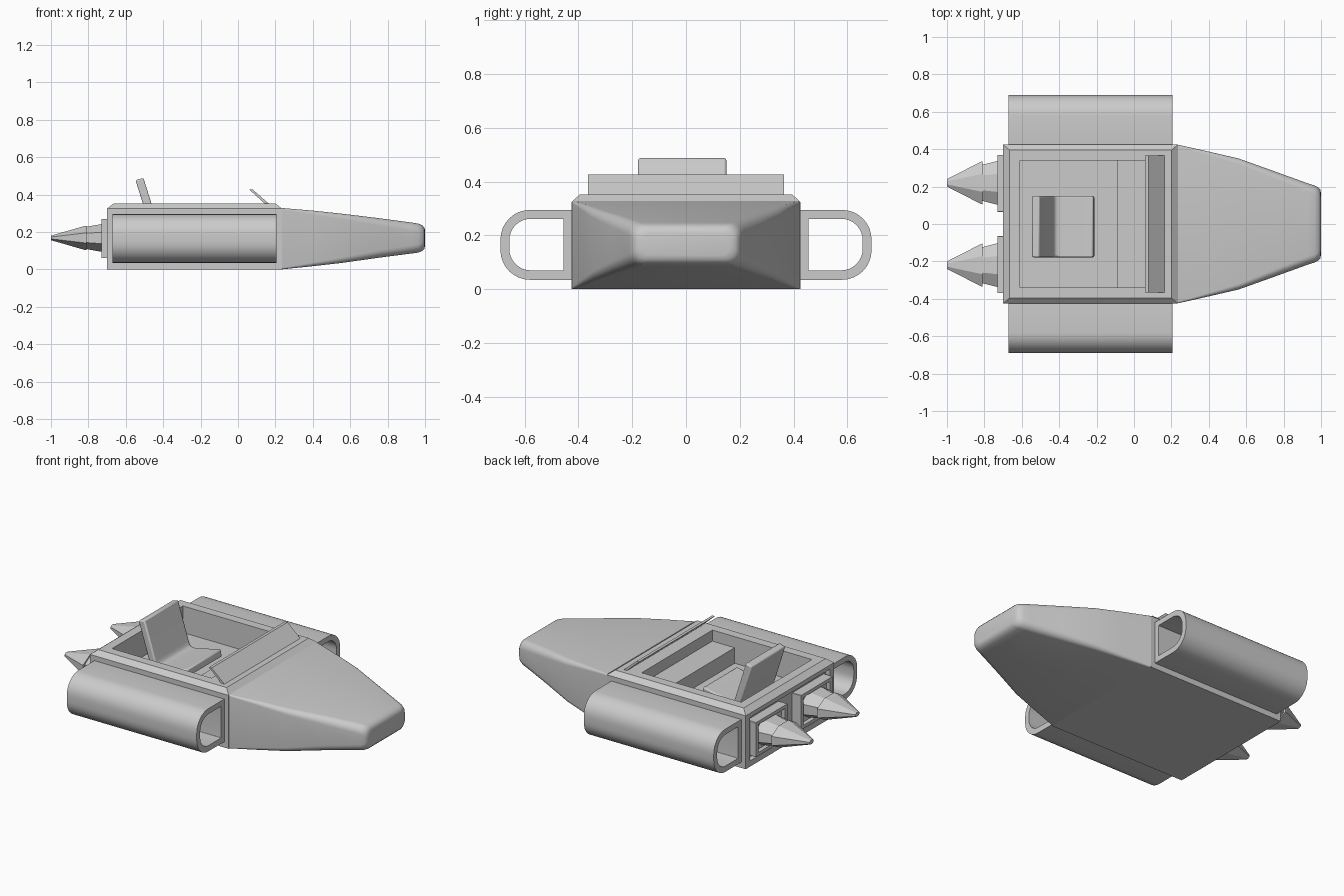
import bpy, bmesh, math
from mathutils import Vector

if "Cube" in bpy.data.objects:
    bpy.data.objects.remove(bpy.data.objects["Cube"])


def finish(name, bm, angle=None):
    bmesh.ops.recalc_face_normals(bm, faces=bm.faces)
    me = bpy.data.meshes.new(name)
    bm.to_mesh(me)
    bm.free()
    ob = bpy.data.objects.new(name, me)
    bpy.context.collection.objects.link(ob)
    if angle:
        bpy.ops.object.select_all(action='DESELECT')
        ob.select_set(True)
        bpy.context.view_layer.objects.active = ob
        bpy.ops.object.shade_smooth_by_angle(angle=math.radians(angle))
    return ob


def loft(name, rings, angle=None, closed=False):
    """Skin a list of equal-length rings; cap the ends or close the loop."""
    bm = bmesh.new()
    vs = [[bm.verts.new(p) for p in r] for r in rings]
    n = len(vs[0])
    pairs = list(zip(vs, vs[1:])) + ([(vs[-1], vs[0])] if closed else [])
    for a, b in pairs:
        for i in range(n):
            j = (i + 1) % n
            bm.faces.new((a[i], a[j], b[j], b[i]))
    if not closed:
        bm.faces.new(vs[0])
        bm.faces.new(vs[-1])
    return finish(name, bm, angle)


def rect(x0, x1, y0, y1, z):
    return [(x0, y0, z), (x1, y0, z), (x1, y1, z), (x0, y1, z)]


def box(name, x0, x1, y0, y1, z0, z1):
    return loft(name, [rect(x0, x1, y0, y1, z0), rect(x0, x1, y0, y1, z1)])


def cut(ob, cutter):
    m = ob.modifiers.new("cut", 'BOOLEAN')
    m.operation, m.solver, m.object = 'DIFFERENCE', 'EXACT', cutter
    cutter.hide_render = True
    cutter.hide_viewport = True


def mirror_y(ob):
    ob.modifiers.new("mirror", 'MIRROR').use_axis = (False, True, False)


def rounded(x, y0, y1, z0, z1, radii, seg=6):
    """Rounded rectangle in the YZ plane; radii per corner, counter-clockwise."""
    pts = []
    corners = [(y0, z0, 1, 1), (y1, z0, -1, 1), (y1, z1, -1, -1), (y0, z1, 1, -1)]
    for k, (cy, cz, sy, sz) in enumerate(corners):
        r = radii[k]
        for i in range(seg + 1):
            a = math.pi + (k + i / seg) * math.pi / 2
            pts.append((x, cy + sy * r + r * math.cos(a), cz + sz * r + r * math.sin(a)))
    return pts


# hull tub with chamfered deck
hull = loft("hull", [rect(-.70, .235, -.425, .425, 0), rect(-.70, .235, -.425, .425, .325),
                     rect(-.665, .2, -.395, .395, .352)])
cut(hull, box("cockpit_cutter", -.61, .06, -.34, .34, .19, .5))
cut(hull, box("rear_recess_cutter", -.9, -.67, -.385, .385, .035, .30))

# tapering nose
stations = [(.235, .424, 0, .328, .008), (.40, .387, .017, .314, .02), (.56, .35, .035, .297, .03),
            (.75, .282, .062, .274, .04), (.93, .217, .085, .25, .045), (.965, .206, .09, .244, .045),
            (.985, .196, .098, .236, .045), (.996, .184, .11, .224, .045), (1.0, .165, .125, .21, .04)]
loft("nose", [rounded(x, -w, w, a, b, [r] * 4) for x, w, a, b, r in stations], 35)

# hollow side pods
outer, inner = [.004, .11, .11, .004], [.003, .08, .08, .003]
pod = loft("side_pod", [rounded(x, .42, .69, .035, .295, outer, 8) for x in (-.67, .205)]
           + [rounded(x, .455, .657, .07, .262, inner, 8) for x in (.205, -.67)], 30, True)
mirror_y(pod)

# framed thruster plates
frame = [0.002] * 4
plate = loft("thruster_plate", [rounded(-.66, .065, .37, .06, .27, frame, 1),
                                rounded(-.73, .065, .37, .06, .27, frame, 1),
                                rounded(-.73, .09, .345, .08, .25, frame, 1),
                                rounded(-.705, .09, .345, .08, .25, frame, 1)])
mirror_y(plate)


# thruster nozzles and pointed cones
def oval(x, hy, hz, n=8):
    return [(x, .22 + hy * math.cos(a) / .924, .168 + hz * math.sin(a) / .924)
            for a in [(i + .5) * math.tau / n for i in range(n)]]


mirror_y(loft("nozzle", [oval(-.70, .12, .078), oval(-.73, .117, .074), oval(-.82, .094, .058)]))
mirror_y(loft("exhaust_cone", [oval(-.81, .115, .065), oval(-.82, .112, .064), oval(-1.0, .02, .012)]))

# bent seat: back and cushion from one path with thickness
path = [(-.527, .483), (-.455, .255), (-.445, .23), (-.425, .212), (-.395, .208), (-.215, .245)]
left, right = [], []
for i, p in enumerate(path):
    a, b = Vector(path[max(i - 1, 0)]), Vector(path[min(i + 1, len(path) - 1)])
    d = (b - a).normalized()
    nrm = Vector((-d.y, d.x)) * .022
    left.append(Vector(p) + nrm)
    right.append(Vector(p) - nrm)
prof = left + right[::-1]
seat = loft("seat", [[(p.x, y, p.y) for p in prof] for y in (-.178, .15)], 40)
bev = seat.modifiers.new("soften", 'BEVEL')
bev.width, bev.segments, bev.limit_method = .008, 2, 'ANGLE'
bev.angle_limit = math.radians(50)

# dashboard
box("dashboard", -.09, .07, -.339, .339, .18, .285)

# raked windscreen
loft("windscreen", [[(.06, y, .427), (.078, y, .427), (.172, y, .345), (.15, y, .345)]
                    for y in (-.365, .365)])
